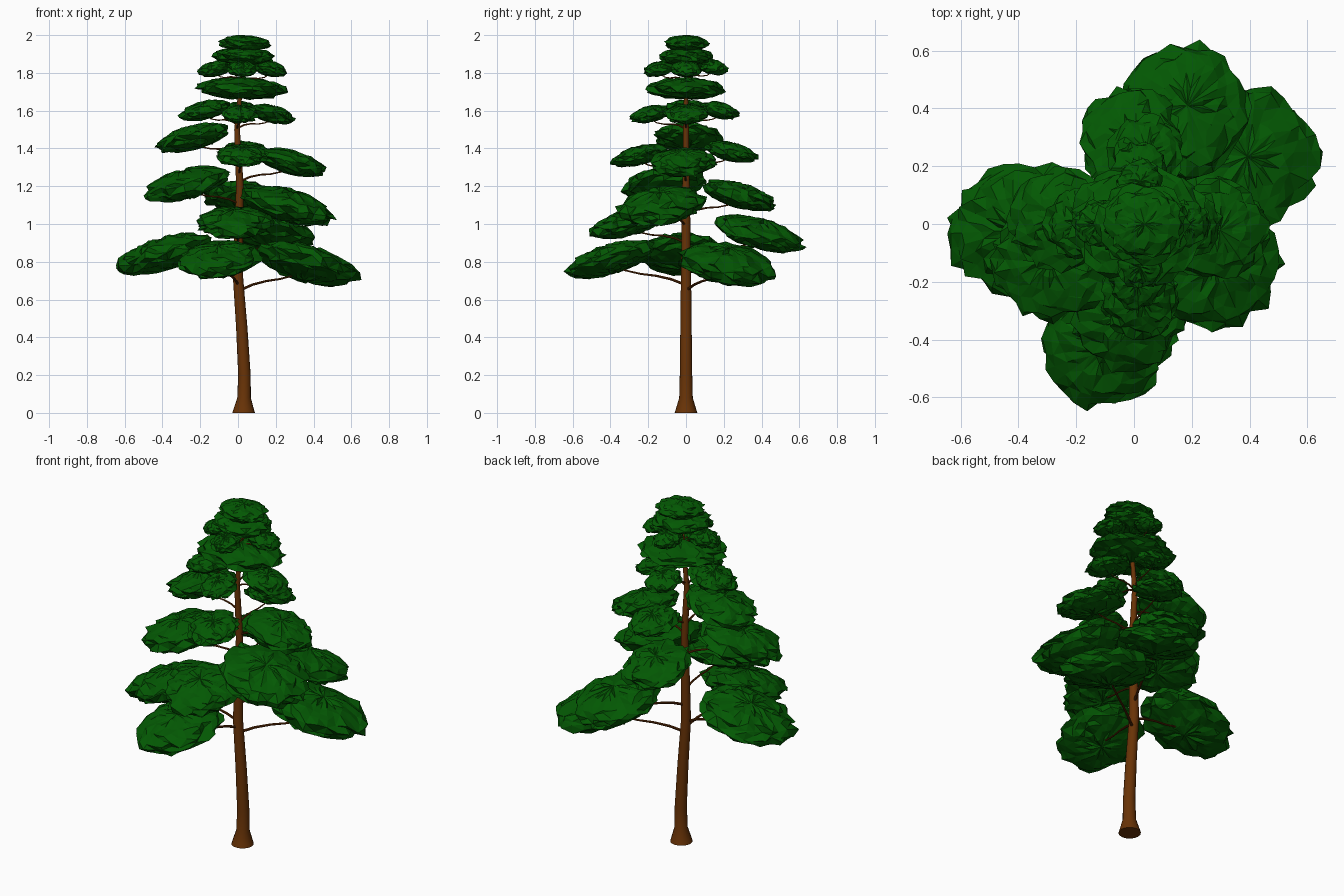
import bpy
import bmesh
import math
import random
from mathutils import Vector, Matrix

random.seed(7)
UP = Vector((0, 0, 1))

if "Cube" in bpy.data.objects:
    bpy.data.objects.remove(bpy.data.objects["Cube"], do_unlink=True)


def make_material(name, color):
    mat = bpy.data.materials.new(name)
    mat.use_nodes = True
    mat.diffuse_color = color
    node = next(n for n in mat.node_tree.nodes if n.type == "BSDF_PRINCIPLED")
    node.inputs["Base Color"].default_value = color
    node.inputs["Roughness"].default_value = 0.9
    return mat


foliage_green = make_material("foliage green", (0.001, 0.098, 0.001, 1))
bark_brown = make_material("bark brown", (0.14, 0.033, 0.002, 1))
branch_brown = make_material("branch brown", (0.12, 0.027, 0.002, 1))


def add_object(name, bm, mat, smooth=False):
    bmesh.ops.recalc_face_normals(bm, faces=bm.faces)
    mesh = bpy.data.meshes.new(name)
    bm.to_mesh(mesh)
    bm.free()
    mesh.materials.append(mat)
    obj = bpy.data.objects.new(name, mesh)
    bpy.context.collection.objects.link(obj)
    if smooth:
        bpy.ops.object.select_all(action="DESELECT")
        obj.select_set(True)
        bpy.context.view_layer.objects.active = obj
        bpy.ops.object.shade_smooth_by_angle(angle=math.radians(40))


def tube(name, points, radii, sides, mat, level=False):
    """Tapered, capped tube along a path; level keeps the rings horizontal."""
    bm = bmesh.new()
    rings = []
    for i, (p, r) in enumerate(zip(points, radii)):
        along = points[min(i + 1, len(points) - 1)] - points[max(i - 1, 0)]
        turn = UP.rotation_difference(UP if level else along)
        ring = []
        for k in range(sides):
            t = math.tau * k / sides
            ring.append(bm.verts.new(p + turn @ Vector((r * math.cos(t), r * math.sin(t), 0))))
        rings.append(ring)
    for low, high in zip(rings, rings[1:]):
        for k in range(sides):
            n = (k + 1) % sides
            bm.faces.new((low[k], low[n], high[n], high[k]))
    bm.faces.new(rings[0])
    bm.faces.new(rings[-1])
    add_object(name, bm, mat, smooth=True)


def leaf_pad(name, center, length, width, height, azimuth, tilt):
    """Ragged flattened dome of needles, drooping outward."""
    bm = bmesh.new()
    bmesh.ops.create_uvsphere(bm, u_segments=28, v_segments=12, radius=1)
    for v in bm.verts:
        rim = 1 - abs(v.co.z)
        spread = random.uniform(0.88 - 0.03 * rim, 1.06 + 0.04 * rim)
        v.co.x *= spread
        v.co.y *= spread
        v.co.z = v.co.z * random.uniform(0.86, 1.08) + random.uniform(-0.22, 0.22) * rim
        if v.co.z < 0:
            v.co.z *= 0.92
    bmesh.ops.scale(bm, vec=(length, width, height), verts=bm.verts)
    bmesh.ops.triangulate(bm, faces=bm.faces)
    place = (Matrix.Translation(center) @ Matrix.Rotation(azimuth, 4, "Z")
             @ Matrix.Rotation(math.radians(tilt), 4, "Y"))
    bm.transform(place)
    add_object(name, bm, foliage_green)


# Trunk: flared foot, slight bend, long taper
trunk = [(0.03, 0, 0.06), (0.03, 0.02, 0.054), (0.032, 0.08, 0.036), (0.034, 0.2, 0.033),
         (0.02, 0.45, 0.03), (0, 0.72, 0.027), (0.004, 1, 0.023), (0.01, 1.2, 0.02),
         (-0.005, 1.5, 0.015), (0.02, 1.8, 0.009), (0.03, 1.94, 0.004)]
tube("trunk", [Vector((x, 0, z)) for x, z, r in trunk], [r for x, z, r in trunk],
     16, bark_brown, level=True)


def trunk_point(z):
    for (x0, z0, _), (x1, z1, _) in zip(trunk, trunk[1:]):
        if z <= z1:
            return Vector((x0 + (x1 - x0) * (z - z0) / (z1 - z0), 0, z))


# Drooping pads, each on its own branch: x, y, z, half length
pads = [
    (-0.39, -0.02, 0.84, 0.26), (-0.1, -0.4, 0.81, 0.24),
    (0.37, 0.22, 0.785, 0.275), (0.175, 0.39, 0.945, 0.24),
    (-0.02, -0.3, 1.005, 0.215), (0.26, -0.13, 1.095, 0.255),
    (-0.27, -0.12, 1.21, 0.235), (-0.01, 0.28, 1.15, 0.2),
    (0.28, -0.02, 1.325, 0.19), (0.02, -0.25, 1.36, 0.145),
    (0.04, 0.24, 1.38, 0.14), (-0.24, 0.01, 1.455, 0.195),
    (0.18, 0, 1.58, 0.125), (-0.175, 0, 1.6, 0.135),
    (0.01, -0.19, 1.58, 0.105), (0.02, 0.18, 1.6, 0.105),
    (-0.12, 0, 1.82, 0.09), (0.17, 0, 1.82, 0.09),
    (0.02, -0.14, 1.82, 0.085), (0.02, 0.14, 1.83, 0.085),
]
for i, (x, y, z, length) in enumerate(pads, 1):
    center = Vector((x, y, z))
    reach = math.hypot(x, y)
    leaf_pad(f"foliage_pad_{i}", center, length, 0.91 * length,
             0.036 + 0.8 * length ** 2, math.atan2(y, x), 10 + 25 * length)
    start = trunk_point(z - 0.03 - 0.25 * reach)
    end = center - UP * 0.025
    path = []
    for k in range(6):
        t = k / 5
        path.append(start.lerp(end, t) + UP * 0.01 * math.sin(math.tau * t))
    thick = 0.003 + 0.011 * reach
    tube(f"branch_{i}", path, [thick * (1 - 0.1 * k) for k in range(6)], 8, branch_brown)

# Level crown tiers around the stem: x, z, half length, half height
crown = [(0.02, 1.715, 0.235, 0.06), (0.03, 1.885, 0.163, 0.05), (0.035, 1.955, 0.135, 0.044)]
for i, (x, z, length, height) in enumerate(crown, 1):
    leaf_pad(f"crown_tier_{i}", Vector((x, 0, z)), length, 0.87 * length, height, 0, 2)
